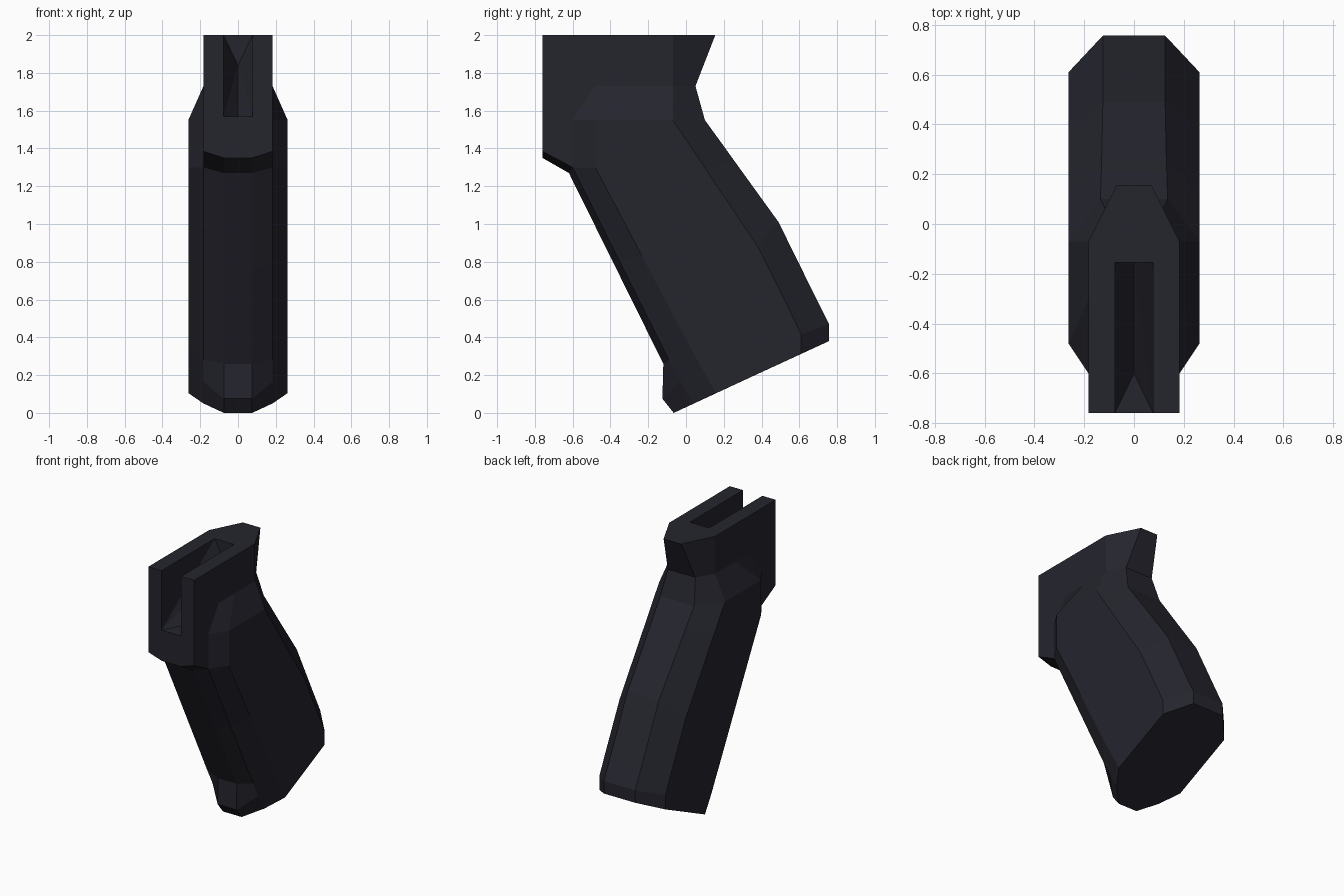
import bpy, bmesh

if "Cube" in bpy.data.objects:
    bpy.data.objects.remove(bpy.data.objects["Cube"])

mat = bpy.data.materials.new("dark slate")
mat.diffuse_color = (0.018, 0.018, 0.027, 1)
mat.use_nodes = True
mat.node_tree.nodes["Principled BSDF"].inputs["Base Color"].default_value = mat.diffuse_color


def finish(bm, name):
    bmesh.ops.recalc_face_normals(bm, faces=bm.faces[:])
    me = bpy.data.meshes.new(name)
    bm.to_mesh(me)
    bm.free()
    me.materials.append(mat)
    ob = bpy.data.objects.new(name, me)
    bpy.context.collection.objects.link(ob)
    return ob


# Half sections from the base up, (y, z) per column:
# front strip, front corner, shoulder, side front, side rear, back strip
rings = [
    [(-.065, 0), (.04, .05), (.04, .05), (.16, .105), (.61, .313), (.757, .38)],
    [(-.125, .075), (-.03, .165), (-.03, .165), (.09, .225), (.61, .415), (.757, .47)],
    [(-.12, .26), (-.09, .28), (-.09, .28), (.01, .37), (.55, .54), (.692, .6)],
    [(-.37, .765), (-.345, .79), (-.345, .79), (-.235, .835), (.38, .88), (.49, 1.01)],
    [(-.62, 1.27), (-.60, 1.30), (-.60, 1.30), (-.48, 1.30), (.11, 1.282), (.256, 1.334)],
    [(-.76, 1.35), (-.76, 1.385), (-.60, 1.385), (-.48, 1.385), (.043, 1.383), (.198, 1.415)],
    [(-.76, 1.55), (-.76, 1.55), (-.60, 1.55), (-.48, 1.55), (-.07, 1.55), (.10, 1.55)],
    [(-.76, 1.73), (-.76, 1.73), (-.48, 1.73), (-.30, 1.73), (-.07, 1.73), (.05, 1.73)],
    [(-.76, 2), (-.76, 2), (-.48, 2), (-.30, 2), (-.07, 2), (.155, 2)],
]
front_x = [.075] * 6 + [.1] * 3
side_x = [.263] * 7 + [.183] * 2
back_x = [.125] * 4 + [.13, .132, .135, .11, .07]

# Grip body: loft of the mirrored sections
bm = bmesh.new()
loops = []
for i, ring in enumerate(rings):
    xs = [front_x[i], .183, .183, side_x[i], side_x[i], back_x[i]]
    half = [(x, y, z) for x, (y, z) in zip(xs, ring)]
    full = half + [(-x, y, z) for x, y, z in reversed(half)]
    loops.append([bm.verts.new(p) for p in full])
n = len(loops[0])
for a, b in zip(loops, loops[1:]):
    for j in range(n):
        k = (j + 1) % n
        bm.faces.new((a[j], a[k], b[k], b[j]))
bm.faces.new(loops[0])
bm.faces.new(loops[-1])
bmesh.ops.remove_doubles(bm, verts=bm.verts[:], dist=1e-4)
grip = finish(bm, "grip_body")

# Mounting slot cutter: open at front and top, with a V-shaped sloping bed
bm = bmesh.new()
for y, z in [(-.9, 1.57), (-.76, 1.57), (-.155, 2), (-.155, 2.1), (-.9, 2.1)]:
    for x in (-.077, .077):
        bm.verts.new((x, y, z))
bm.verts.new((0, -.6, 1.57))
bm.verts.new((0, -.155, 1.84))
bmesh.ops.convex_hull(bm, input=bm.verts[:])
cutter = finish(bm, "slot_cutter")
cutter.hide_render = True
cutter.hide_set(True)

cut = grip.modifiers.new("slot", 'BOOLEAN')
cut.operation = 'DIFFERENCE'
cut.solver = 'EXACT'
cut.object = cutter
